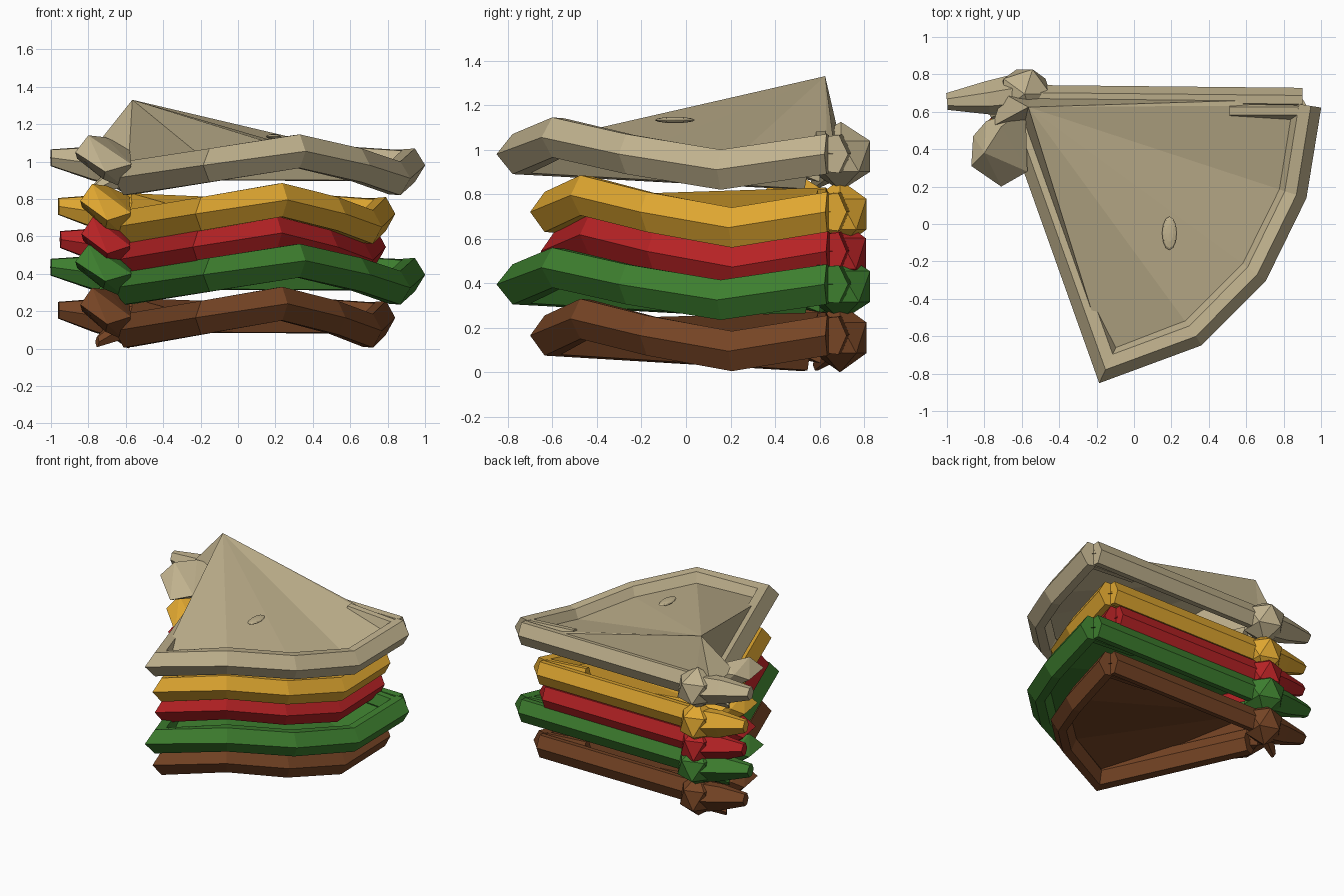
import bpy, bmesh, math
from mathutils import Vector, Matrix

if "Cube" in bpy.data.objects:
    bpy.data.objects.remove(bpy.data.objects["Cube"])


def make_mat(name, col):
    m = bpy.data.materials.new(name)
    m.diffuse_color = (*col, 1)
    m.use_nodes = True
    m.node_tree.nodes["Principled BSDF"].inputs["Base Color"].default_value = m.diffuse_color
    return m


def finish(bm, name, mat, place):
    bmesh.ops.recalc_face_normals(bm, faces=bm.faces)
    me = bpy.data.meshes.new(name)
    bm.transform(place)
    bm.to_mesh(me)
    bm.free()
    me.materials.append(mat)
    ob = bpy.data.objects.new(name, me)
    bpy.context.collection.objects.link(ob)
    return ob


def roll(name, path, w, h, mat, place, sizes=None):
    """Sweep a six-sided fold of half width w and half height h along a path."""
    pts = [Vector(p) for p in path]
    sizes = sizes or [1] * len(pts)
    section = [(w, 0), (w * .3, h), (-w * .5, h * .95), (-w, 0), (-w * .5, -h * .95), (w * .3, -h)]
    bm = bmesh.new()
    rings = []
    for i, p in enumerate(pts):
        a = (p - pts[i - 1]) if i else pts[1] - p
        b = (pts[i + 1] - p) if i < len(pts) - 1 else a
        a, b = Vector((a.x, a.y, 0)).normalized(), Vector((b.x, b.y, 0)).normalized()
        d = (a + b).normalized()
        side = Vector((d.y, -d.x, 0)) / max(d.dot(a), .6)
        s = sizes[i]
        rings.append([bm.verts.new(p + side * u * s + Vector((0, 0, v * s))) for u, v in section])
    for r, q in zip(rings, rings[1:]):
        for k in range(6):
            n = (k + 1) % 6
            bm.faces.new((r[k], r[n], q[n], q[k]))
    bm.faces.new(rings[0])
    bm.faces.new(rings[-1])
    return finish(bm, name, mat, place)


def hull(name, pts, mat, place):
    """Chunky folded lump around a few points."""
    bm = bmesh.new()
    for p in pts:
        bm.verts.new(p)
    res = bmesh.ops.convex_hull(bm, input=bm.verts)
    loose = [v for v in bm.verts if not v.link_faces]
    bmesh.ops.delete(bm, geom=loose, context='VERTS')
    return finish(bm, name, mat, place)


# folded border, from the knot round the front to the right corner
RIM = [(-.59, .52, .095), (-.138, -.748, .165), (.317, -.58, .24), (.64, -.255, .165),
       (.845, .163, .095), (.922, .635, .165)]
BACK = [(.90, .67, .165), (-.55, .685, .17)]
LOOP = [(-.79, .55, .25), (-.71, .52, .315), (-.86, .47, .2), (-.87, .31, .235), (-.71, .2, .13),
        (-.57, .28, .17), (-.8, .38, .325), (-.72, .33, .09), (-.6, .6, .04), (-.58, .62, .26)]


def kerchief(label, col, scale, dx, dy, dz, apex_z):
    mat = make_mat(label, col)
    place = Matrix.Translation((dx, dy, dz)) @ Matrix.Diagonal((scale, scale, 1, 1))
    roll(label + "_border", RIM, .08, .09, mat, place)
    roll(label + "_back_border", BACK, .058, .085, mat, place)
    roll(label + "_corner_fold", [(.90, .61, .165), (.51, .61, .19)], .052, .08, mat, place)

    # cloth panel stretched from the border up to the knot corner, closed round the knot
    bm = bmesh.new()
    apex = bm.verts.new((-.565, .625, apex_z))
    edge = [bm.verts.new(p) for p in RIM + BACK + [(-.70, .70, .19), (-.76, .52, .27)]]
    edge.append(edge[0])
    for a, b in zip(edge, edge[1:]):
        bm.faces.new((apex, a, b))
    finish(bm, label + "_panel", mat, place)

    # knot: lump, long tail, loop and a short hanging tail
    bm = bmesh.new()
    bmesh.ops.create_icosphere(bm, subdivisions=1, radius=1, matrix=Matrix.Translation(
        (-.585, .695, .155)) @ Matrix.Diagonal((.155, .155, .155, 1)))
    finish(bm, label + "_knot", mat, place)
    roll(label + "_long_tail", [(-.60, .70, .15), (-.78, .675, .175), (-1.0, .655, .205)],
         .075, .075, mat, place, [1.45, 1.2, .6])
    hull(label + "_loop", LOOP, mat, place)
    roll(label + "_short_tail", [(-.58, .68, .15), (-.77, .58, .035)], .08, .09, mat, place, [1, .3])


STACK = [
    ("brown_cloth", (.18, .058, .018), .90, -.06, .066, 0, .27),
    ("green_cloth", (.047, .21, .028), 1, 0, 0, .23, .27),
    ("red_cloth", (.47, .016, .018), .87, -.08, .088, .378, .27),
    ("yellow_cloth", (.74, .385, .03), .90, -.06, .066, .555, .275),
    ("tan_cloth", (.53, .445, .27), 1, 0, 0, .815, .515),
]
for row in STACK:
    kerchief(*row)

# small oval bump on the top panel
bm = bmesh.new()
bmesh.ops.create_uvsphere(bm, u_segments=12, v_segments=6, radius=1, matrix=Matrix.Translation(
    (.19, -.05, .318 + .815)) @ Matrix.Diagonal((.04, .09, .014, 1)))
finish(bm, "tan_cloth_bump", bpy.data.materials["tan_cloth"], Matrix.Identity(4))
